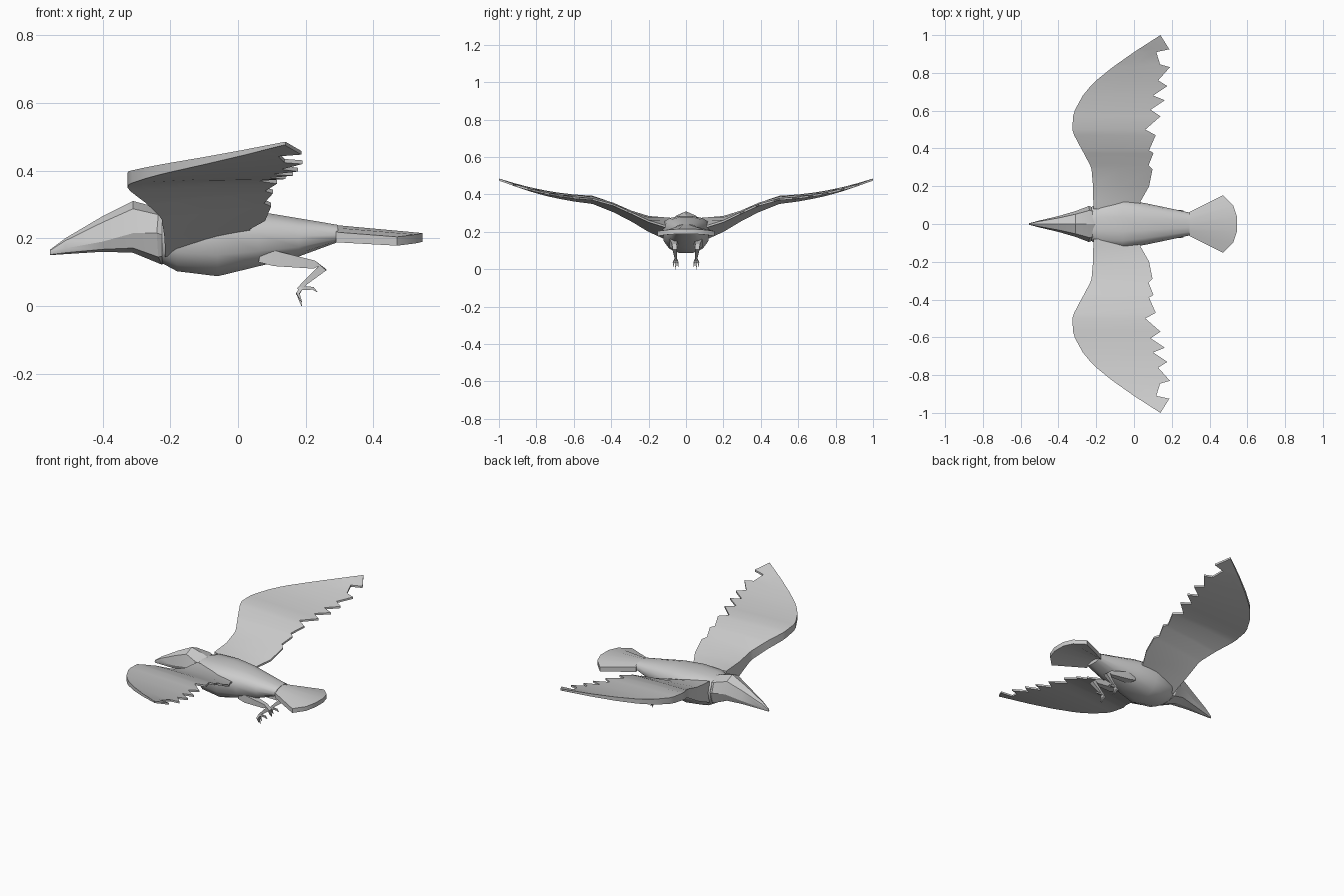
import bpy, bmesh, math
from mathutils import Vector


def finish(name, bm, mirror=False, angle=30):
    bmesh.ops.remove_doubles(bm, verts=bm.verts, dist=0.0005)
    bmesh.ops.recalc_face_normals(bm, faces=bm.faces)
    me = bpy.data.meshes.new(name)
    bm.to_mesh(me)
    bm.free()
    ob = bpy.data.objects.new(name, me)
    bpy.context.collection.objects.link(ob)
    if mirror:
        m = ob.modifiers.new("mirror", 'MIRROR')
        m.use_axis = (False, True, False)
        m.use_mirror_merge = False
    bpy.ops.object.select_all(action='DESELECT')
    ob.select_set(True)
    bpy.context.view_layer.objects.active = ob
    bpy.ops.object.shade_smooth_by_angle(angle=math.radians(angle))
    return ob


def loft(bm, rings):
    vr = [[bm.verts.new(p) for p in r] for r in rings]
    n = len(vr[0])
    for a, b in zip(vr, vr[1:]):
        for i in range(n):
            j = (i + 1) % n
            bm.faces.new((a[i], a[j], b[j], b[i]))
    bm.faces.new(vr[0])
    bm.faces.new(vr[-1])


def oval(x, top, mid, bot, w, n, lean=0.0, e=0.8):
    # squarish ring across the x axis
    pts = []
    for k in range(n):
        a = 2 * math.pi * k / n
        c, s = math.cos(a), math.sin(a)
        y = w * math.copysign(abs(c) ** e, c)
        h = math.copysign(abs(s) ** e, s)
        pts.append((x + lean * abs(c), y, mid + h * ((top - mid) if s > 0 else (mid - bot))))
    return pts


def interp(table, t):
    if t <= table[0][0]:
        return table[0][1]
    for (a, u), (b, v) in zip(table, table[1:]):
        if t <= b:
            return u + (v - u) * (t - a) / (b - a)
    return table[-1][1]


# body: x, top, widest height, bottom, half width
bm = bmesh.new()
loft(bm, [oval(*s, 14) for s in (
    (-0.225, 0.275, 0.21, 0.125, 0.09), (-0.18, 0.283, 0.22, 0.10, 0.12),
    (-0.06, 0.285, 0.22, 0.085, 0.13), (0.06, 0.28, 0.21, 0.115, 0.11),
    (0.18, 0.26, 0.205, 0.145, 0.085), (0.295, 0.24, 0.21, 0.188, 0.06))])
finish("body", bm, angle=45)

# head tapering into the beak
bm = bmesh.new()
loft(bm, [oval(*s) for s in (
    (-0.555, 0.166, 0.157, 0.15, 0.004, 8), (-0.51, 0.20, 0.17, 0.153, 0.016, 8),
    (-0.40, 0.265, 0.19, 0.16, 0.042, 8), (-0.31, 0.31, 0.215, 0.157, 0.068, 8),
    (-0.225, 0.287, 0.215, 0.122, 0.095, 8, -0.015), (-0.19, 0.27, 0.20, 0.14, 0.08, 8))])
finish("head", bm, angle=25)

# fanned tail, arched across its width
bm = bmesh.new()
rows = []
for f in (-1, -0.65, -0.25, 0.25, 0.65, 1):
    af = abs(f)
    end_x = {1: 0.47, 0.65: 0.525, 0.25: 0.545}[af]
    near = (0.29, 0.062 * f, 0.24 - 0.022 * af ** 2)
    far = (end_x, 0.152 * f, 0.216 - 0.012 * af ** 2)
    rows.append([near, far, (far[0], far[1], far[2] - 0.026), (near[0], near[1], near[2] - 0.03)])
loft(bm, rows)
finish("tail", bm)

# wing: leading edge, feathered trailing edge and heights along the span
lead = [(0.08, -0.215), (0.27, -0.218), (0.32, -0.235), (0.4, -0.28), (0.48, -0.322), (0.53, -0.333),
        (0.6, -0.315), (0.7, -0.26), (0.79, -0.17), (0.91, 0.0), (1.0, 0.14)]
trail = [(0.08, 0.035), (0.12, 0.035), (0.2, 0.08), (0.29, 0.098), (0.31, 0.077), (0.375, 0.103),
         (0.39, 0.08), (0.47, 0.115), (0.5, 0.06), (0.57, 0.14), (0.605, 0.088), (0.655, 0.163),
         (0.68, 0.102), (0.73, 0.177), (0.76, 0.128), (0.83, 0.19), (0.845, 0.138), (0.925, 0.187),
         (0.91, 0.118), (1.0, 0.14)]
base = [(0.12, 0.035), (0.2, 0.08), (0.5, 0.06), (0.68, 0.1), (0.91, 0.115), (1.0, 0.14)]
top_lead = [(0.08, 0.275), (0.2, 0.285), (0.3, 0.315), (0.4, 0.36), (0.5, 0.393), (0.6, 0.4),
            (0.7, 0.412), (0.8, 0.43), (0.9, 0.455), (1.0, 0.485)]
top_trail = [(0.08, 0.225), (0.2, 0.262), (0.29, 0.305), (0.39, 0.35), (0.5, 0.38), (0.6, 0.388),
             (0.7, 0.402), (0.8, 0.422), (0.9, 0.449), (1.0, 0.485)]
thick = [(0.08, 0.13), (0.2, 0.085), (0.3, 0.055), (0.53, 0.042), (0.8, 0.025), (1.0, 0.01)]
# the outermost notch is narrower than its feather, so keep stations in order
trail = sorted(trail)
bm = bmesh.new()
rings = []
for y, tx in trail:
    lx, bx = interp(lead, y), interp(base, y)
    zl, zt, th = interp(top_lead, y), interp(top_trail, y), interp(thick, y)
    mx, zm = lx + 0.5 * (bx - lx), (zl + zt) / 2 + 0.006 * (1 - y)
    rings.append([(lx, y, zl), (mx, y, zm), (tx, y, zt),
                  (tx, y, zt - 0.011), (mx, y, zm - 0.55 * th - 0.003), (lx, y, zl - th)])
loft(bm, rings)
finish("wings", bm, mirror=True, angle=30)


def limb(bm, pts, sides=5):
    # tapered limb through (x, y, z, radius) points
    ps = [Vector(p[:3]) for p in pts]
    rings = []
    for i, p in enumerate(ps):
        d = (ps[min(i + 1, len(ps) - 1)] - ps[max(i - 1, 0)]).normalized()
        u = d.cross(Vector((0, 1, 0))).normalized()
        v = d.cross(u)
        rings.append([p + pts[i][3] * (u * math.cos(2 * math.pi * k / sides + math.pi / sides)
                      + v * math.sin(2 * math.pi * k / sides + math.pi / sides)) for k in range(sides)])
    loft(bm, rings)


# legs: thigh and shank
bm = bmesh.new()
limb(bm, [(0.065, 0.065, 0.15, 0.03), (0.11, 0.065, 0.14, 0.032), (0.225, 0.062, 0.122, 0.017),
          (0.25, 0.06, 0.112, 0.018), (0.195, 0.055, 0.065, 0.009), (0.18, 0.055, 0.047, 0.011)], 4)
finish("legs", bm, mirror=True, angle=15)

# toes: three hanging forward, one behind
bm = bmesh.new()
for dy, drop in ((-0.014, 0.012), (0, 0), (0.014, 0.012)):
    limb(bm, [(0.188, 0.055, 0.056, 0.008), (0.177, 0.055 + dy * 0.8, 0.036, 0.007),
              (0.188, 0.055 + dy, drop, 0.0015)], 4)
limb(bm, [(0.185, 0.055, 0.053, 0.008), (0.222, 0.055, 0.052, 0.006), (0.234, 0.055, 0.041, 0.0015)], 4)
finish("toes", bm, mirror=True, angle=15)
